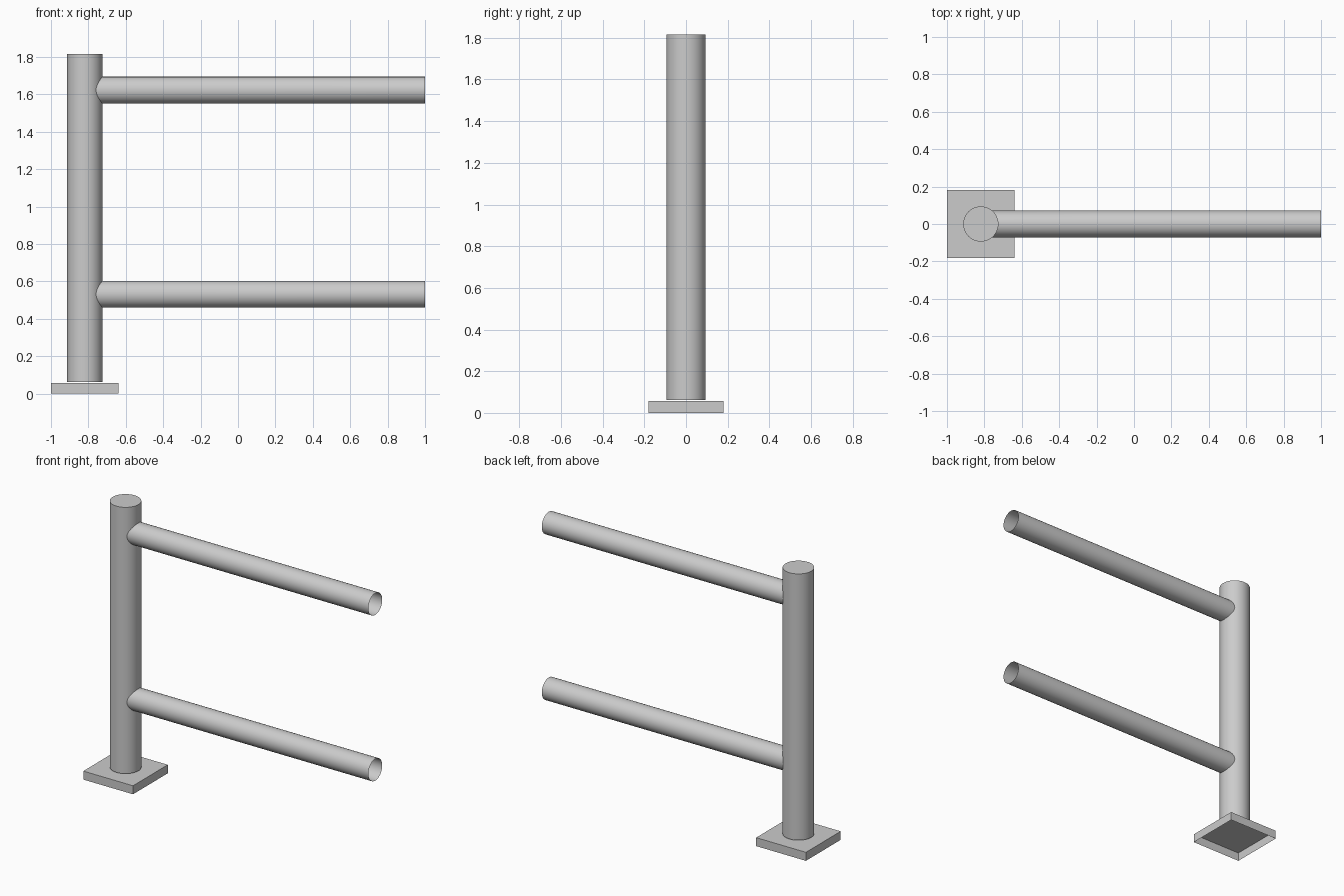
import bpy, bmesh, math

old = bpy.data.objects.get("Cube")
if old:
    bpy.data.objects.remove(old, do_unlink=True)

GREY = (0.6, 0.6, 0.6, 1.0)
metal = bpy.data.materials.new("grey metal")
metal.use_nodes = True
metal.diffuse_color = GREY
metal.node_tree.nodes["Principled BSDF"].inputs["Base Color"].default_value = GREY

POST_X, POST_R, RAIL_R = -0.819, 0.094, 0.072
PLATE_HALF, PLATE_TOP, POST_TOP = 0.181, 0.056, 1.815


def finish(name, bm, smooth=True):
    mesh = bpy.data.meshes.new(name)
    bm.to_mesh(mesh)
    bm.free()
    mesh.materials.append(metal)
    obj = bpy.data.objects.new(name, mesh)
    bpy.context.collection.objects.link(obj)
    if smooth:
        bpy.ops.object.select_all(action="DESELECT")
        obj.select_set(True)
        bpy.context.view_layer.objects.active = obj
        bpy.ops.object.shade_smooth_by_angle(angle=math.radians(35))
    return obj


# Base plate: a shallow box, open underneath
bm = bmesh.new()
bmesh.ops.create_cube(bm, size=1)
bmesh.ops.scale(bm, verts=bm.verts, vec=(2 * PLATE_HALF, 2 * PLATE_HALF, PLATE_TOP))
bmesh.ops.translate(bm, verts=bm.verts, vec=(POST_X, 0, PLATE_TOP / 2))
bm.normal_update()
underside = [f for f in bm.faces if f.normal.z < -0.5]
bmesh.ops.delete(bm, geom=underside, context="FACES")
finish("base_plate", bm, smooth=False)

# Post: capped cylinder standing just clear of the plate
bm = bmesh.new()
bottom = PLATE_TOP + 0.006
bmesh.ops.create_cone(bm, cap_ends=True, segments=48, radius1=POST_R,
                      radius2=POST_R, depth=POST_TOP - bottom)
bmesh.ops.translate(bm, verts=bm.verts, vec=(POST_X, 0, (POST_TOP + bottom) / 2))
finish("post", bm)


# Rails: open tubes whose inner ends are shaped to the round post
def rail(name, z):
    bm = bmesh.new()
    rings = []
    for at_post in (True, False):
        ring = []
        for i in range(48):
            a = math.tau * i / 48
            y = RAIL_R * math.cos(a)
            x = POST_X + math.sqrt(POST_R ** 2 - y ** 2) - 0.002 if at_post else 1.0
            ring.append(bm.verts.new((x, y, z + RAIL_R * math.sin(a))))
        rings.append(ring)
    inner, outer = rings
    for i in range(48):
        j = (i + 1) % 48
        bm.faces.new((inner[i], inner[j], outer[j], outer[i]))
    bmesh.ops.recalc_face_normals(bm, faces=bm.faces)
    bm.normal_update()
    first = bm.faces[:][0]
    # Make the tube wall face outward
    if first.normal.y < 0:
        bmesh.ops.reverse_faces(bm, faces=bm.faces)
    finish(name, bm)


rail("upper_rail", 1.622)
rail("lower_rail", 0.531)
